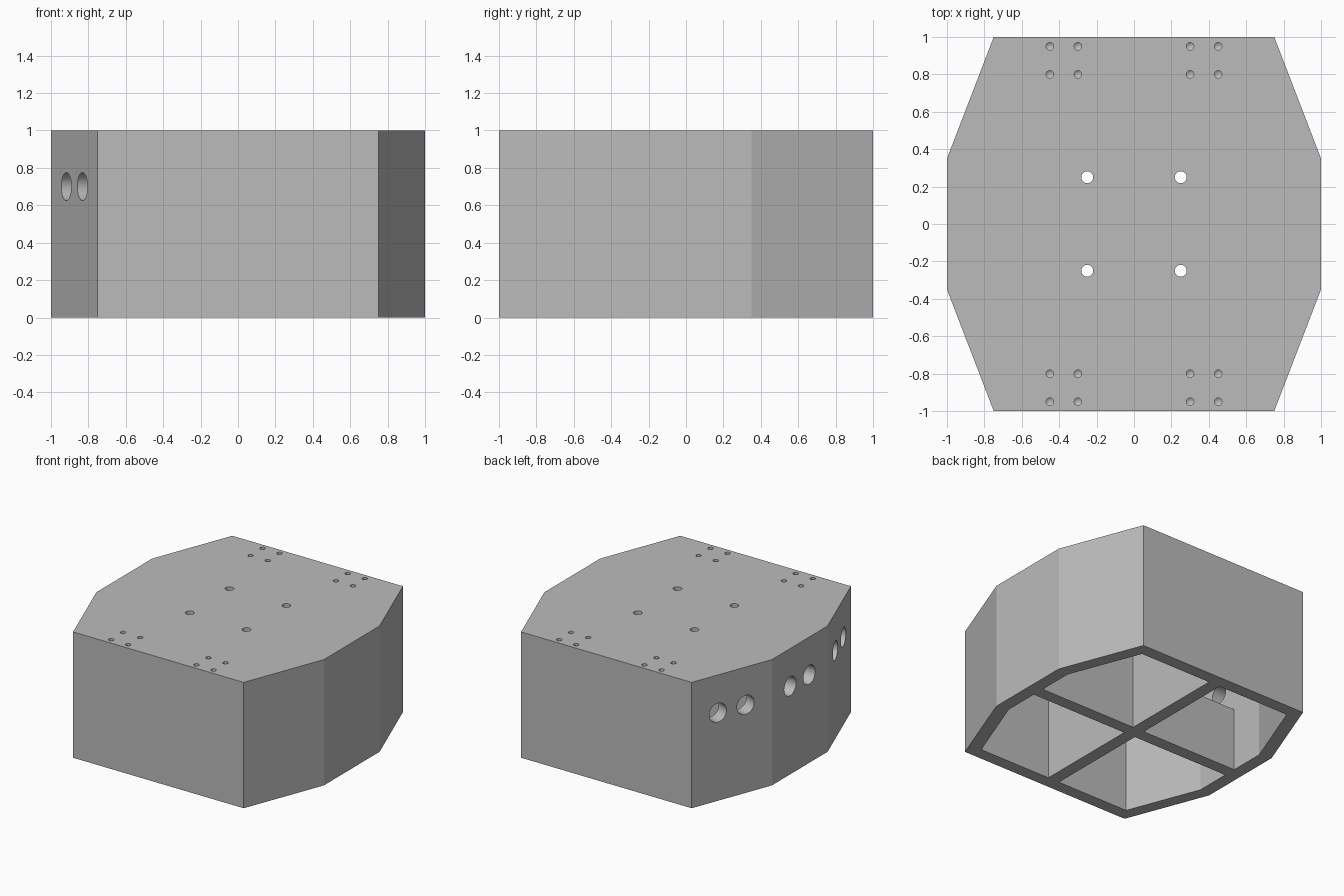
import bpy
import bmesh
from math import radians
from mathutils import Matrix, Vector

if "Cube" in bpy.data.objects:
    bpy.data.objects.remove(bpy.data.objects["Cube"])

WALL = 0.1
RIB = 0.05          # half thickness of the inner ribs


def finish(name, bm):
    bmesh.ops.recalc_face_normals(bm, faces=bm.faces)
    mesh = bpy.data.meshes.new(name)
    bm.to_mesh(mesh)
    bm.free()
    ob = bpy.data.objects.new(name, mesh)
    bpy.context.collection.objects.link(ob)
    return ob


def octagon_prism(name, side, end_x, end_y, corner_y, z0, z1):
    """Upright eight-sided block, symmetric in x and y."""
    quarter = [(side, corner_y), (end_x, end_y)]
    pts = quarter + [(-x, y) for x, y in quarter[::-1]]
    pts += [(-x, -y) for x, y in pts]
    bm = bmesh.new()
    face = bm.faces.new([bm.verts.new((x, y, z0)) for x, y in pts])
    new = bmesh.ops.extrude_face_region(bm, geom=[face])["geom"]
    verts = [v for v in new if isinstance(v, bmesh.types.BMVert)]
    bmesh.ops.translate(bm, verts=verts, vec=(0, 0, z1 - z0))
    return finish(name, bm)


def box(name, lo, hi):
    bm = bmesh.new()
    lo, hi = Vector(lo), Vector(hi)
    m = Matrix.Translation((lo + hi) / 2) @ Matrix.Diagonal((*(hi - lo), 1))
    bmesh.ops.create_cube(bm, size=1, matrix=m)
    return finish(name, bm)


def drill(bm, centre, axis, radius, depth, tip=0.0):
    """Add a cylinder cutter centred on a surface point."""
    turn = Vector(axis).to_track_quat("Z", "Y").to_matrix().to_4x4()
    m = Matrix.Translation(centre) @ turn
    made = bmesh.ops.create_cone(bm, cap_ends=True, segments=32, radius1=radius,
                                 radius2=radius, depth=2 * depth, matrix=m)
    if tip:
        low = min({f for v in made["verts"] for f in v.link_faces},
                  key=lambda f: f.calc_center_median().z)
        bmesh.ops.poke(bm, faces=[low], offset=tip)


def cut(target, cutter):
    mod = target.modifiers.new("cut", "BOOLEAN")
    mod.operation, mod.solver, mod.object = "DIFFERENCE", "EXACT", cutter
    bpy.context.view_layer.objects.active = target
    bpy.ops.object.modifier_apply(modifier=mod.name)
    bpy.data.objects.remove(cutter)


# Outer block and the hollow open at the bottom
body = octagon_prism("housing", 1, 0.75, 1, 0.35, 0, 1)
hollow = octagon_prism("hollow", 1 - WALL, 0.68, 1 - WALL, 0.33, -0.2, 1 - WALL)

# Crossing ribs stay solid; one arm is lowered to leave a passage
cut(hollow, box("long_rib", (-RIB, -2, -1), (RIB, 2, 2)))
cut(hollow, box("side_rib", (0, -RIB, -1), (2, RIB, 2)))
cut(hollow, box("inner_rib", (-0.5, -RIB, -1), (0, RIB, 2)))
cut(hollow, box("low_rib", (-2, -RIB, -1), (-0.5, RIB, 0.5)))
cut(body, hollow)

# Through holes and blind screw holes in the top
bm = bmesh.new()
for sx in (-1, 1):
    for sy in (-1, 1):
        drill(bm, (0.25 * sx, 0.25 * sy, 1), (0, 0, 1), 0.032, 0.2)
        for x in (0.3, 0.45):
            for y in (0.8, 0.95):
                drill(bm, (x * sx, y * sy, 1), (0, 0, 1), 0.02, 0.06, 0.015)

# Pairs of round ports through the three faces of one side
corners = [Vector(p) for p in ((-0.75, -1, 0.7), (-1, -0.35, 0.7),
                               (-1, 0.35, 0.7), (-0.75, 1, 0.7))]
for a, b in zip(corners, corners[1:]):
    along = (b - a).normalized()
    for s in (-0.12, 0.12):
        drill(bm, (a + b) / 2 + along * s, along.cross(Vector((0, 0, 1))), 0.075, 0.15)
cut(body, finish("drills", bm))

# Single plain grey
grey = bpy.data.materials.new("plain_grey")
grey.use_nodes = True
colour = (0.5, 0.5, 0.5, 1)
grey.diffuse_color = colour
grey.node_tree.nodes["Principled BSDF"].inputs["Base Color"].default_value = colour
body.data.materials.clear()
body.data.materials.append(grey)
for p in body.data.polygons:
    p.material_index = 0

# Round hole walls smooth, block faces flat
bpy.ops.object.select_all(action="DESELECT")
body.select_set(True)
bpy.context.view_layer.objects.active = body
bpy.ops.object.shade_smooth_by_angle(angle=radians(18))
